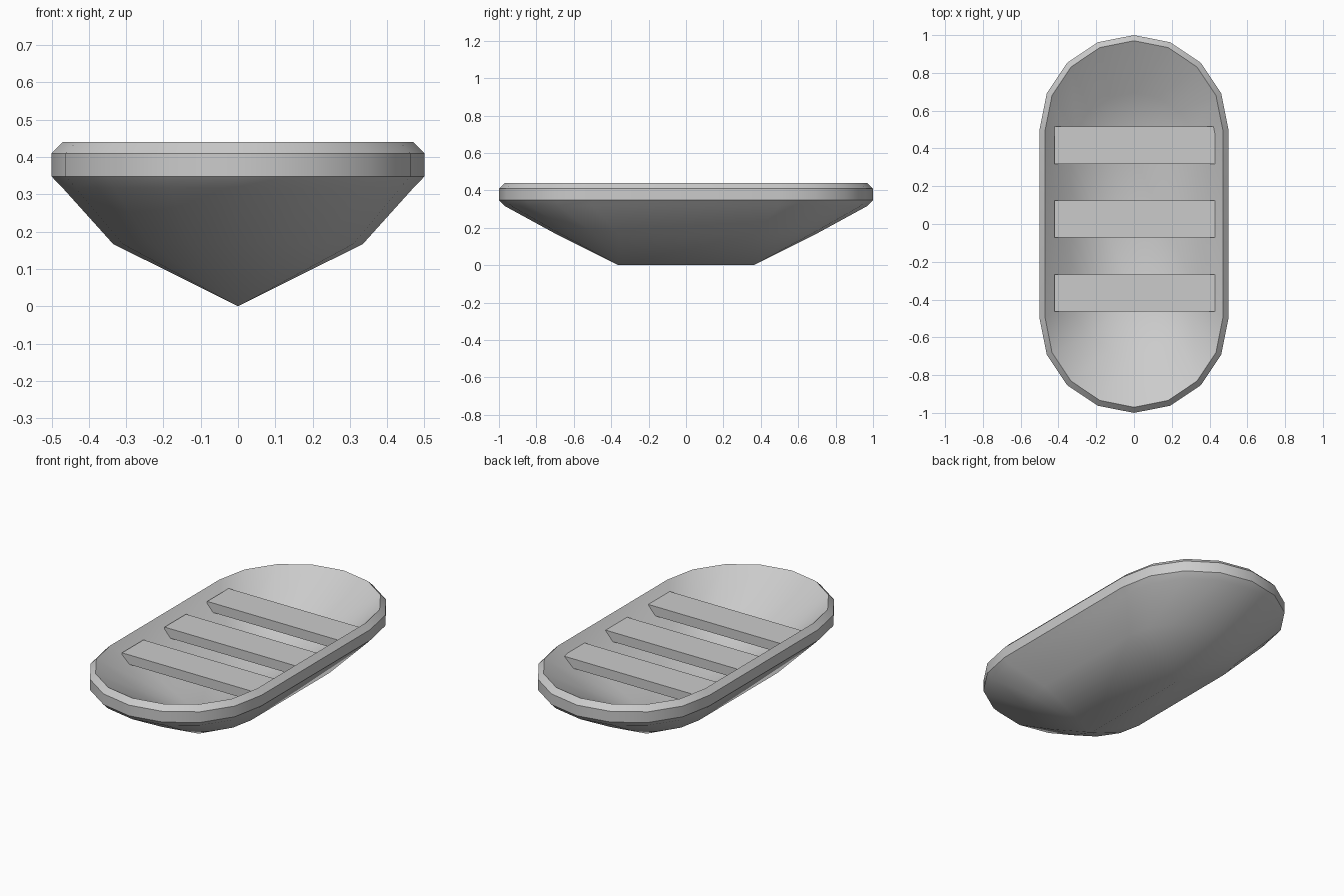
import bpy, bmesh, math

if "Cube" in bpy.data.objects:
    bpy.data.objects.remove(bpy.data.objects["Cube"])

def finish(bm, name):
    bmesh.ops.recalc_face_normals(bm, faces=bm.faces)
    mesh = bpy.data.meshes.new(name)
    bm.to_mesh(mesh)
    bm.free()
    obj = bpy.data.objects.new(name, mesh)
    bpy.context.collection.objects.link(obj)
    return obj

def stadium(r, c, z, seg=8):
    # Two half circles of radius r, centred at y = +c and y = -c
    pts = []
    for start, cy in ((0, c), (math.pi, -c)):
        for i in range(seg + 1):
            a = start + math.pi * i / seg
            pts.append((r * math.cos(a), cy + r * math.sin(a), z))
    return pts

# Hull: stadium rings from the keel, over the rim, down to the inner floor
profile = [
    (0.0, 0.36, 0.0), (0.335, 0.36, 0.167), (0.47, 0.5, 0.317),
    (0.5, 0.5, 0.348), (0.5, 0.5, 0.41), (0.47, 0.5, 0.44),
    (0.335, 0.36, 0.287), (0.0, 0.36, 0.12),
]
bm = bmesh.new()
rings = [[bm.verts.new(p) for p in stadium(*row)] for row in profile]
for low, high in zip(rings, rings[1:]):
    n = len(low)
    for i in range(n):
        j = (i + 1) % n
        bm.faces.new((low[i], low[j], high[j], high[i]))
bmesh.ops.remove_doubles(bm, verts=bm.verts, dist=1e-5)
hull = finish(bm, "hull")
bpy.context.view_layer.objects.active = hull
hull.select_set(True)
bpy.ops.object.shade_smooth_by_angle(angle=math.radians(30))

# Seats: three flat planks with ends sunk into the hull walls
for i in range(3):
    bm = bmesh.new()
    bmesh.ops.create_cube(bm, size=1.0)
    bmesh.ops.scale(bm, vec=(0.85, 0.197, 0.055), verts=bm.verts)
    bmesh.ops.translate(bm, vec=(0.004, 0.026 + 0.391 * (i - 1), 0.369), verts=bm.verts)
    finish(bm, f"seat_{i + 1}")
